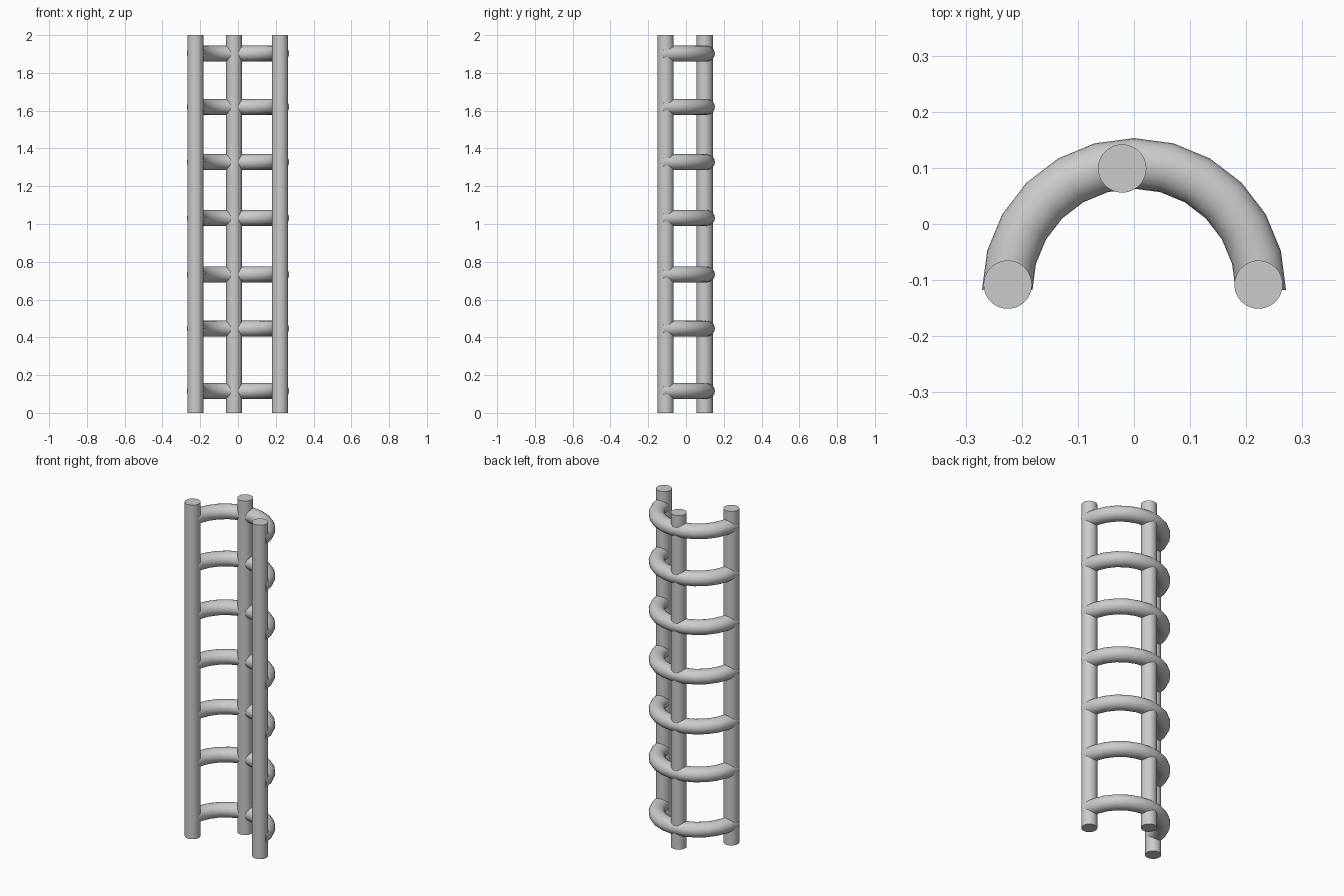
import bpy, bmesh
from math import sin, cos, pi, radians

if "Cube" in bpy.data.objects:
    bpy.data.objects.remove(bpy.data.objects["Cube"])


def finish(obj):
    bpy.ops.object.select_all(action='DESELECT')
    obj.select_set(True)
    bpy.context.view_layer.objects.active = obj
    bpy.ops.object.shade_smooth_by_angle(angle=radians(40))


# Three upright posts
for name, x, y in (("left_post", -0.225, -0.108),
                   ("right_post", 0.222, -0.108),
                   ("back_post", -0.021, 0.099)):
    bpy.ops.mesh.primitive_cylinder_add(vertices=48, radius=0.043, depth=2, location=(x, y, 1))
    post = bpy.context.object
    post.name = name
    finish(post)


def curved_rung(name, z, major=0.226, wide=0.045, tall=0.042, steps=12, sides=24):
    """Half-circle tube running behind the posts from one front post to the other."""
    bm = bmesh.new()
    rings = []
    for i in range(steps + 1):
        a = pi * i / steps
        ring = []
        for j in range(sides):
            b = 2 * pi * j / sides
            r = major + wide * cos(b)
            ring.append(bm.verts.new((r * cos(a), r * sin(a), tall * sin(b))))
        rings.append(ring)
    for r0, r1 in zip(rings, rings[1:]):
        for j in range(sides):
            k = (j + 1) % sides
            bm.faces.new((r0[j], r0[k], r1[k], r1[j]))
    bm.faces.new(rings[0])
    bm.faces.new(rings[-1])
    bmesh.ops.recalc_face_normals(bm, faces=bm.faces)
    mesh = bpy.data.meshes.new(name)
    bm.to_mesh(mesh)
    bm.free()
    obj = bpy.data.objects.new(name, mesh)
    obj.location = (0, -0.118, z)
    bpy.context.collection.objects.link(obj)
    finish(obj)


# Seven curved rungs
for n, z in enumerate((0.116, 0.446, 0.733, 1.032, 1.328, 1.62, 1.902)):
    curved_rung(f"curved_rung_{n + 1}", z)
